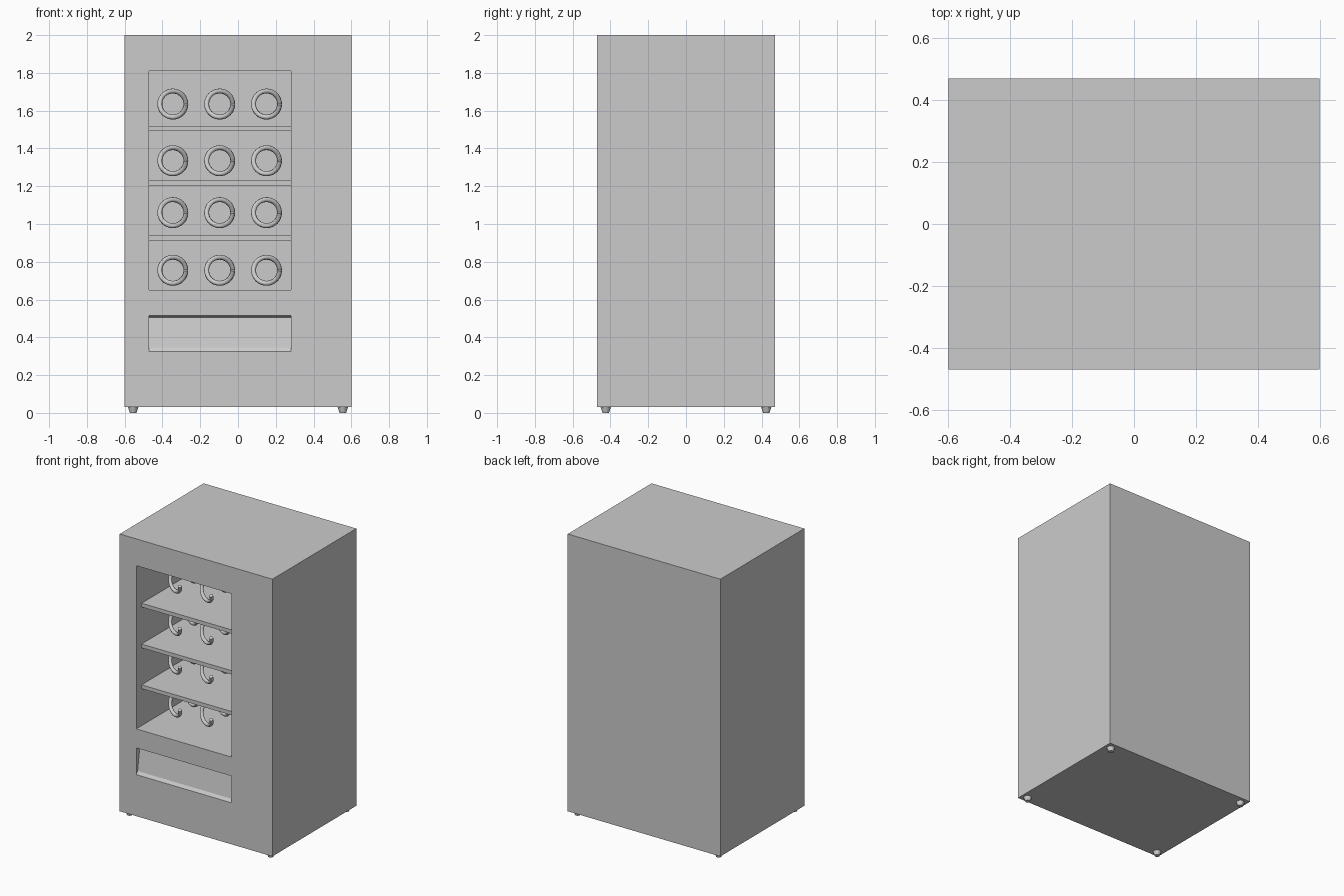
import bpy, bmesh, math

if "Cube" in bpy.data.objects:
    bpy.data.objects.remove(bpy.data.objects["Cube"])

W, D, BOTTOM, TOP = 1.2, 0.942, 0.03, 2.0
FRONT = -D / 2
WIN_L, WIN_R, WIN_B, WIN_T = -0.47, 0.28, 0.65, 1.81
CAVITY = 0.74          # depth of the display space behind the front


def add_object(name, mesh):
    ob = bpy.data.objects.new(name, mesh)
    bpy.context.collection.objects.link(ob)
    return ob


def box(name, lo, hi):
    bm = bmesh.new()
    bmesh.ops.create_cube(bm, size=1)
    for v in bm.verts:
        for i in range(3):
            v.co[i] = lo[i] if v.co[i] < 0 else hi[i]
    mesh = bpy.data.meshes.new(name)
    bm.to_mesh(mesh)
    bm.free()
    return add_object(name, mesh)


def prism(name, profile, x0, x1):
    """Extrude a (y, z) profile along x."""
    bm = bmesh.new()
    face = bm.faces.new([bm.verts.new((x0, y, z)) for y, z in profile])
    ext = bmesh.ops.extrude_face_region(bm, geom=[face])
    for v in ext["geom"]:
        if isinstance(v, bmesh.types.BMVert):
            v.co.x = x1
    bmesh.ops.recalc_face_normals(bm, faces=bm.faces)
    mesh = bpy.data.meshes.new(name)
    bm.to_mesh(mesh)
    bm.free()
    return add_object(name, mesh)


def cut(target, cutter):
    cutter.hide_render = True
    cutter.hide_set(True)
    mod = target.modifiers.new(cutter.name, 'BOOLEAN')
    mod.operation = 'DIFFERENCE'
    mod.solver = 'EXACT'
    mod.object = cutter


# Cabinet with display opening and sloped delivery recess
cabinet = box("cabinet", (-W / 2, FRONT, BOTTOM), (W / 2, -FRONT, TOP))
cut(cabinet, box("display_cutter", (WIN_L, FRONT - 0.1, WIN_B),
                 (WIN_R, FRONT + CAVITY, WIN_T)))
recess = [(FRONT - 0.1, 0.515), (FRONT, 0.515), (FRONT + 0.04, 0.505),
          (FRONT + 0.015, 0.345), (FRONT, 0.325), (FRONT - 0.1, 0.325)]
cut(cabinet, prism("delivery_cutter", recess, WIN_L, WIN_R))

# Shelves
for i, z in enumerate((0.94, 1.23, 1.52)):
    box(f"shelf_{i + 1}", (WIN_L - 0.005, FRONT + 0.06, z - 0.027),
        (WIN_R + 0.005, FRONT + CAVITY + 0.005, z))

# Spiral dispenser coil, shared by all slots
RADIUS, WIRE, PITCH, TURNS, STEPS = 0.069, 0.013, 0.19, 2.5, 32
curve = bpy.data.curves.new("coil_path", 'CURVE')
curve.dimensions = '3D'
curve.bevel_depth = WIRE
curve.bevel_resolution = 2
curve.use_fill_caps = True
spline = curve.splines.new('POLY')
count = int(TURNS * STEPS) + 1
spline.points.add(count - 1)
for i in range(count):
    a = 2 * math.pi * i / STEPS
    spline.points[i].co = (RADIUS * math.cos(a), PITCH * i / STEPS,
                           -RADIUS * math.sin(a), 1)
path = add_object("coil_path", curve)
coil_mesh = bpy.data.meshes.new_from_object(
    path.evaluated_get(bpy.context.evaluated_depsgraph_get()))
bpy.data.objects.remove(path)
coil_mesh.shade_smooth()
for r, z in enumerate((0.755, 1.06, 1.335, 1.635)):
    for c, x in enumerate((-0.345, -0.097, 0.151)):
        coil = add_object(f"coil_{r + 1}_{c + 1}", coil_mesh)
        coil.location = (x, FRONT + 0.21, z)

# Tapered feet
for sx in (-1, 1):
    for sy in (-1, 1):
        bpy.ops.mesh.primitive_cone_add(
            vertices=16, radius1=0.017, radius2=0.027, depth=BOTTOM,
            location=(sx * 0.555, sy * 0.425, BOTTOM / 2))
        bpy.context.object.name = ("front" if sy < 0 else "back") + \
            ("_left" if sx < 0 else "_right") + "_foot"
